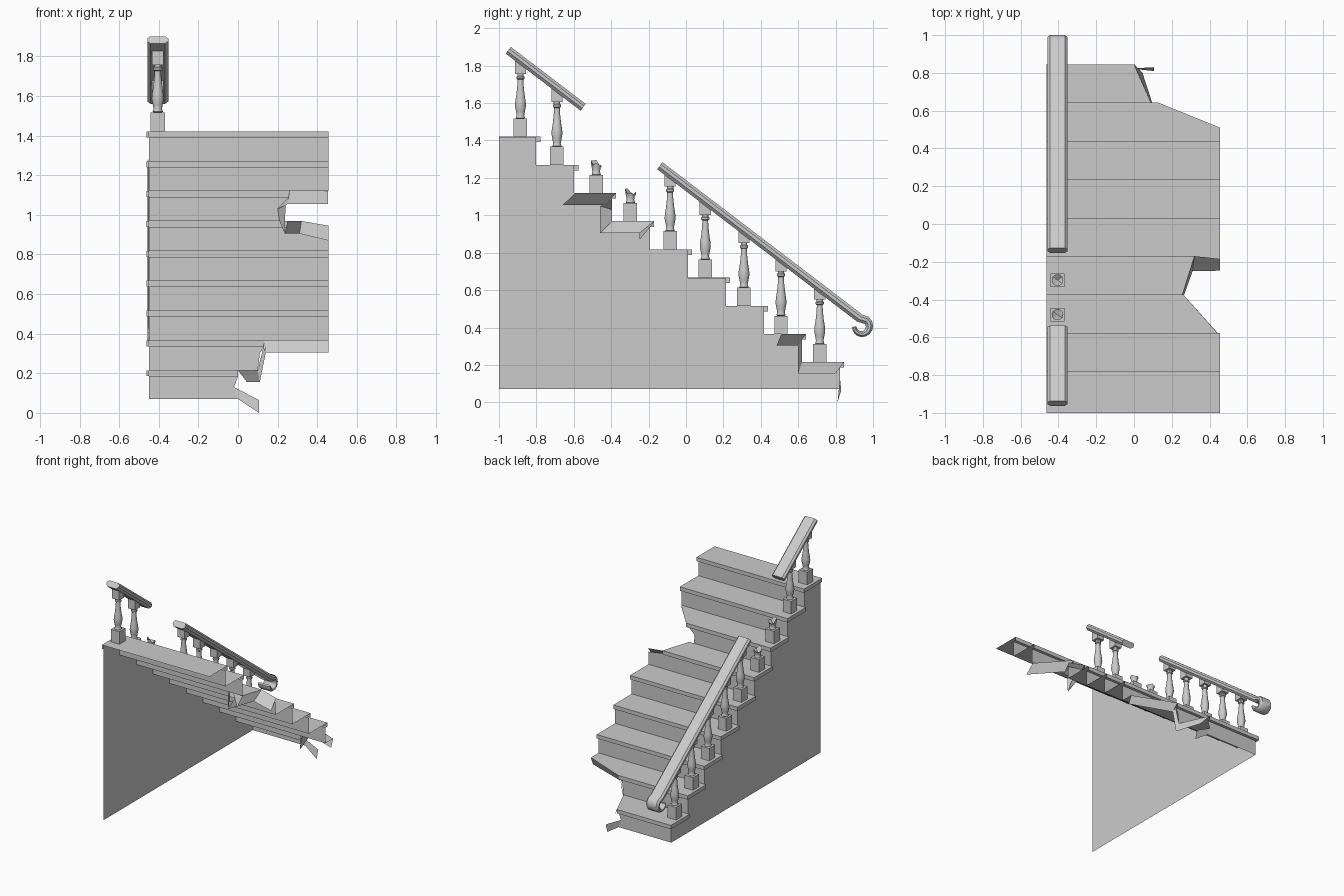
import bpy, bmesh, math, random
from mathutils import Vector

if "Cube" in bpy.data.objects:
    bpy.data.objects.remove(bpy.data.objects["Cube"])

random.seed(4)
RUN, RISE, N = 0.203, 0.1507, 9
XL, XW, XR = -0.463, -0.45, 0.456      # tread end, wall plane, open end
nose = lambda i: 0.845 - RUN * i
ris = lambda i: nose(i) - 0.022 if i < N else -1.0
top = lambda i: 0.215 + RISE * i
rail_z = lambda y: 1.265 - 0.762 * (y + 0.14)


def finish(name, bm, smooth=False):
    bmesh.ops.remove_doubles(bm, verts=bm.verts, dist=0.0005)
    me = bpy.data.meshes.new(name)
    bm.to_mesh(me)
    bm.free()
    ob = bpy.data.objects.new(name, me)
    bpy.context.collection.objects.link(ob)
    if smooth:
        bpy.context.view_layer.objects.active = ob
        ob.select_set(True)
        bpy.ops.object.shade_smooth_by_angle(angle=math.radians(40))
        ob.select_set(False)
    return ob


def face(bm, pts, facing):
    f = bm.faces.new([bm.verts.new(p) for p in pts])
    f.normal_update()
    if f.normal.dot(Vector(facing)) < 0:
        f.normal_flip()


# broken right-hand ends: tread edge (x, y) from nose to back, riser edge (x, z) from bottom to top
tread_end = {0: [(0.0, nose(0)), (0.10, ris(1))],
             1: [(0.13, nose(1)), (XR, 0.51), (XR, ris(2))],
             5: [(0.32, nose(5)), (0.25, ris(6))],
             6: [(0.26, nose(6)), (0.44, nose(7)), (0.455, ris(7))]}
riser_end = {0: [(0.0, 0.07), (-0.02, 0.13), (0.0, 0.185)],
             1: [(0.10, top(0)), (0.11, 0.30), (0.13, top(1) - 0.03)],
             5: [(XR, top(4)), (XR, 0.915), (0.32, top(5) - 0.03)],
             6: [(0.21, top(5)), (0.20, 1.03), (0.26, top(6) - 0.03)]}

# steps: tread sheet, nosing, return on the wall side, riser
for i in range(N):
    bm = bmesh.new()
    z, n, r, b = top(i), nose(i), ris(i), ris(i + 1)
    te = tread_end.get(i, [(XR, n), (XR, b)])
    re = riser_end.get(i, [(XR, top(i - 1)), (XR, z - 0.03)])
    face(bm, [(XL, b, z), (XL, n, z)] + [(x, y, z) for x, y in te], (0, 0, 1))
    xe, lo = te[0][0], z - 0.03
    face(bm, [(XL, n, z), (xe, n, z), (xe, n, lo), (XL, n, lo)], (0, 1, 0))
    face(bm, [(XL, n, lo), (xe, n, lo), (re[-1][0], r, lo), (XL, r, lo)], (0, 0, -1))
    face(bm, [(XL, b, z), (XL, n, z), (XL, n, lo), (XL, b, lo)], (-1, 0, 0))
    face(bm, [(XL, b, lo), (XL, r, lo), (XW, r, lo), (XW, b, lo)], (0, 0, -1))
    face(bm, [(XL, b, z), (XW, b, z), (XW, b, lo), (XL, b, lo)], (0, -1, 0))
    face(bm, [(XW, r, lo), (XW, r, re[0][1])] + [(x, r, h) for x, h in re], (0, 1, 0))
    finish(f"step_{i + 1}", bm)

# splintered edges hanging from the broken treads and risers
bm = bmesh.new()
face(bm, [(0, nose(0), .215), (.10, ris(1), .215), (.11, .60, .155), (.045, .80, .155)], (1, 0, 0))
face(bm, [(-.02, .823, .13), (0, .823, .07), (.105, .81, 0), (.105, .83, .065)], (0, 1, 0))
face(bm, [(.13, nose(1), top(1)), (XR, .51, top(1)), (XR, .485, .305), (.14, .60, .305)], (0, 1, 0))
face(bm, [(.10, ris(1), top(0)), (.13, ris(1), .34), (.14, .60, .305), (.11, .60, .155)], (1, 0, 0))
face(bm, [(.32, nose(5), top(5)), (.25, ris(6), top(5)), (.235, -.46, .905), (.31, -.25, .905)], (1, 0, 0))
face(bm, [(.32, nose(5), top(5)), (XR, -.185, .945), (XR, -.247, .87), (.31, -.25, .905)], (0, 1, 0))
face(bm, [(.26, nose(6), top(6)), (.455, -.59, top(6)), (.455, -.66, 1.055), (.25, -.43, 1.055)], (1, 0, 0))
face(bm, [(.21, ris(6), top(5)), (.20, ris(6), 1.03), (.24, -.46, 1.05), (.235, -.46, .905)], (1, 0, 0))
face(bm, [(.20, ris(6), 1.03), (.26, ris(6), 1.09), (.25, -.43, 1.055), (.24, -.46, 1.05)], (1, 0, 0))
finish("broken_edges", bm)

# stepped side wall
bm = bmesh.new()
prof = [(-1.0, 0.07), (ris(0), 0.07)]
for i in range(N):
    prof += [(ris(i), top(i) - 0.001), (ris(i + 1), top(i) - 0.001)]
face(bm, [(XW, y, z) for y, z in prof], (-1, 0, 0))
finish("side_wall", bm)

# balusters: square foot, turned shaft, square head under the rail
BX, SEG = -0.405, 10
SHAFT = [(.020, .095), (.026, .10), (.021, .115), (.025, .135), (.031, .165), (.029, .19),
         (.023, .225), (.018, .27), (.016, .305), (.023, .31), (.023, .32), (.018, .325), (.018, .35)]


def block(bm, y, h, zlo, zfun):
    bot = [(BX + sx * h, y + sy * h, zlo) for sx, sy in ((-1, -1), (1, -1), (1, 1), (-1, 1))]
    up = [(x, yy, zfun(yy)) for x, yy, _ in bot]
    c = Vector((BX, y, zlo + 0.02))
    quads = [bot, up] + [[bot[k], bot[(k + 1) % 4], up[(k + 1) % 4], up[k]] for k in range(4)]
    for q in quads:
        face(bm, q, sum((Vector(p) for p in q), Vector()) / 4 - c)


def baluster(i, y):
    bm = bmesh.new()
    z0, broken = top(i), i in (5, 6)
    block(bm, y, 0.036, z0, lambda _: z0 + 0.097)
    rows = SHAFT[:5] if broken else SHAFT
    rings = []
    for k, (r, h) in enumerate(rows):
        ring = []
        for s in range(SEG):
            a = 2 * math.pi * s / SEG
            jag = random.uniform(-0.025, 0.015) if broken and k == len(rows) - 1 else 0
            ring.append(bm.verts.new((BX + r * math.cos(a), y + r * math.sin(a), z0 + h + jag)))
        rings.append(ring)
    for a, b in zip(rings, rings[1:]):
        for s in range(SEG):
            t = (s + 1) % SEG
            bm.faces.new((a[s], a[t], b[t], b[s]))
    if broken:
        tip = bm.verts.new((BX, y, z0 + 0.13))
        for s in range(SEG):
            bm.faces.new((rings[-1][s], rings[-1][(s + 1) % SEG], tip))
    else:
        block(bm, y, 0.030, z0 + 0.335, lambda yy: rail_z(yy) - 0.01)
    finish(f"baluster_{i + 1}", bm, True)


for i, y in enumerate((.715, .508, .31, .103, -.085, -.297, -.48, -.69, -.885)):
    baluster(i, y)


# handrail: chamfered section swept along a path in the y-z plane
def handrail(name, path):
    sec = [(-.040, .5), (.040, .5), (.053, .2), (.053, -.15), (.036, -.5),
           (-.036, -.5), (-.053, -.15), (-.053, .2)]
    bm = bmesh.new()
    rings = []
    for k, (y, z, t) in enumerate(path):
        a, b = path[max(k - 1, 0)], path[min(k + 1, len(path) - 1)]
        d = Vector((b[0] - a[0], b[1] - a[1])).normalized()
        rings.append([bm.verts.new((BX + u, y - d.y * v * t, z + d.x * v * t)) for u, v in sec])
    m = len(sec)
    for a, b in zip(rings, rings[1:]):
        for s in range(m):
            bm.faces.new((a[s], a[(s + 1) % m], b[(s + 1) % m], b[s]))
    bm.faces.new(rings[0])
    bm.faces.new(rings[-1])
    bmesh.ops.recalc_face_normals(bm, faces=bm.faces)
    finish(name, bm, True)


handrail("upper_handrail", [(-.95, rail_z(-.95), .045), (-.55, rail_z(-.55), .045)])
# lower rail ends in a scroll
scroll = []
for k in range(11):
    a = math.radians(50 - 23 * k)
    r = 0.044 - 0.0006 * k
    scroll.append((0.938 + r * math.cos(a), 0.405 + r * math.sin(a), 0.043 - 0.002 * k))
handrail("lower_handrail", [(-.14, rail_z(-.14), .047), (.93, rail_z(.93), .047)] + scroll)
